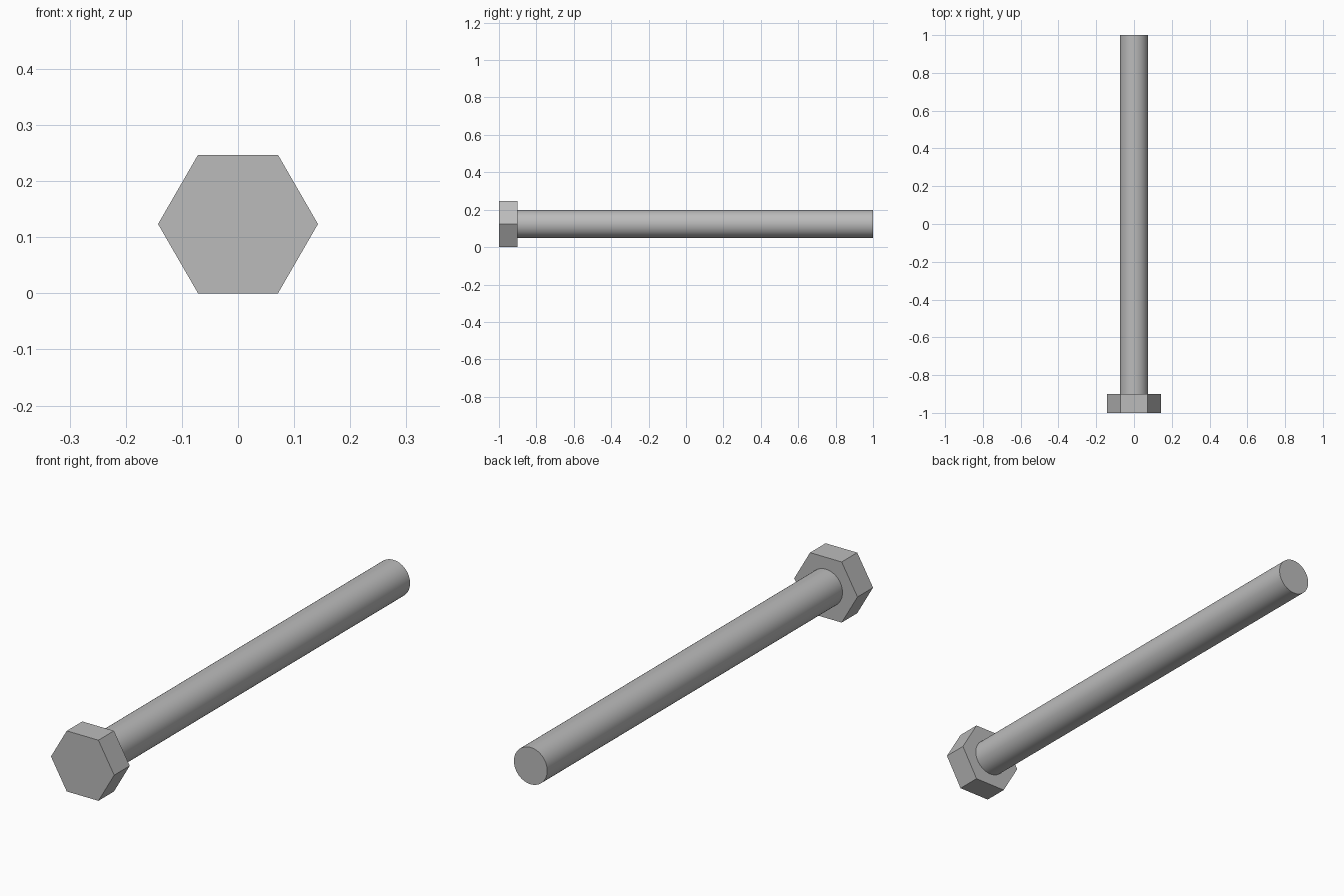
import bpy
import bmesh
from math import cos, sin, tau, radians

default = bpy.data.objects.get("Cube")
if default:
    bpy.data.objects.remove(default)

HEAD_RADIUS = 0.1425
AXIS_Z = HEAD_RADIUS * cos(tau / 12)

steel = bpy.data.materials.new("grey steel")
steel.use_nodes = True
colour = (0.5, 0.5, 0.5, 1)
steel.diffuse_color = colour
bsdf = next(n for n in steel.node_tree.nodes if n.type == 'BSDF_PRINCIPLED')
bsdf.inputs["Base Color"].default_value = colour


def prism(name, sides, radius, y_start, y_end, smooth=False):
    """Solid prism along y, with its first corner on the +x side."""
    bm = bmesh.new()
    ring = [bm.verts.new((radius * cos(tau * i / sides), y_start,
                          AXIS_Z + radius * sin(tau * i / sides)))
            for i in range(sides)]
    base = bm.faces.new(ring)
    extruded = bmesh.ops.extrude_face_region(bm, geom=[base], use_keep_orig=True)
    moved = [g for g in extruded["geom"] if isinstance(g, bmesh.types.BMVert)]
    bmesh.ops.translate(bm, verts=moved, vec=(0, y_end - y_start, 0))
    bmesh.ops.recalc_face_normals(bm, faces=bm.faces)
    mesh = bpy.data.meshes.new(name)
    bm.to_mesh(mesh)
    bm.free()
    mesh.materials.append(steel)
    obj = bpy.data.objects.new(name, mesh)
    bpy.context.collection.objects.link(obj)
    if smooth:
        bpy.ops.object.select_all(action='DESELECT')
        obj.select_set(True)
        bpy.context.view_layer.objects.active = obj
        bpy.ops.object.shade_smooth_by_angle(angle=radians(30))
    return obj


# Hexagonal head at the front, round shank running back from it
prism("bolt_head", 6, HEAD_RADIUS, -1, -0.9)
prism("bolt_shank", 64, 0.075, -0.9, 1, smooth=True)
